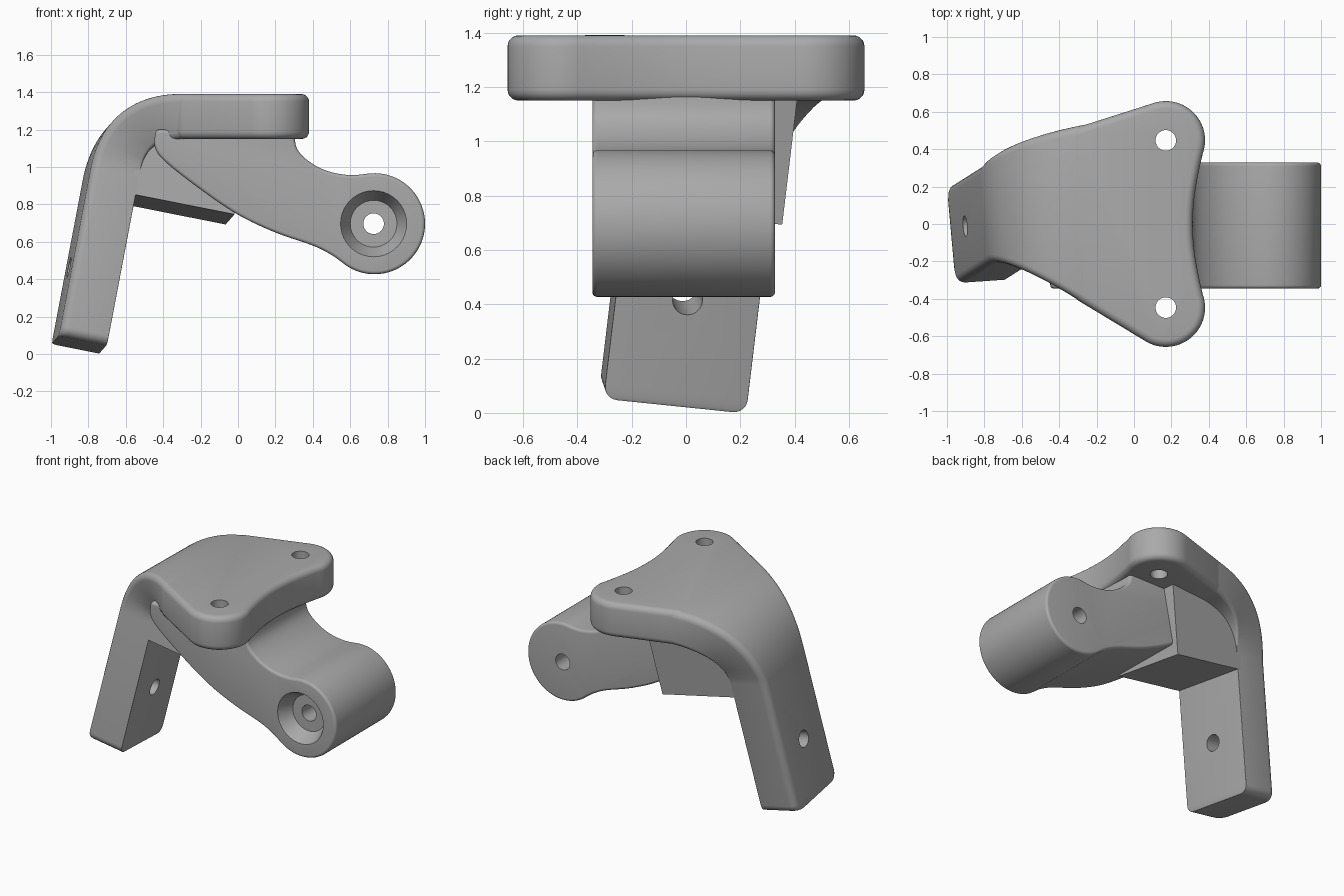
import bpy, bmesh
from math import sin, cos, pi, radians
from mathutils import Vector as V

cube = bpy.data.objects.get("Cube")
if cube:
    bpy.data.objects.remove(cube, do_unlink=True)

metal = bpy.data.materials.new("grey_metal")
metal.use_nodes = True
metal.diffuse_color = (0.4, 0.4, 0.4, 1)
metal.node_tree.nodes["Principled BSDF"].inputs["Base Color"].default_value = (0.4, 0.4, 0.4, 1)


def make(name, bm):
    bmesh.ops.recalc_face_normals(bm, faces=bm.faces)
    mesh = bpy.data.meshes.new(name)
    bm.to_mesh(mesh)
    bm.free()
    mesh.materials.append(metal)
    ob = bpy.data.objects.new(name, mesh)
    bpy.context.collection.objects.link(ob)
    return ob


def activate(ob):
    bpy.ops.object.select_all(action='DESELECT')
    ob.select_set(True)
    bpy.context.view_layer.objects.active = ob


def loft(name, rings):
    bm = bmesh.new()
    loops = [[bm.verts.new(p) for p in ring] for ring in rings]
    n = len(loops[0])
    for a, b in zip(loops, loops[1:]):
        for i in range(n):
            j = (i + 1) % n
            bm.faces.new((a[i], a[j], b[j], b[i]))
    bm.faces.new(loops[0])
    bm.faces.new(loops[-1])
    return make(name, bm)


def bevel(ob, width):
    mod = ob.modifiers.new("edge_round", 'BEVEL')
    mod.width, mod.segments = width, 5
    mod.limit_method, mod.angle_limit = 'ANGLE', radians(50)
    activate(ob)
    bpy.ops.object.modifier_apply(modifier=mod.name)


def drill(ob, p, q, r1, r2):
    # cut a round or tapered hole from p to q
    p, q = V(p), V(q)
    bm = bmesh.new()
    bmesh.ops.create_cone(bm, cap_ends=True, segments=40, radius1=r1, radius2=r2, depth=(q - p).length)
    rot = (q - p).to_track_quat('Z', 'Y').to_matrix().to_4x4()
    rot.translation = (p + q) / 2
    bmesh.ops.transform(bm, matrix=rot, verts=bm.verts)
    cutter = make("hole_cutter", bm)
    cutter.hide_render = True
    mod = ob.modifiers.new("hole", 'BOOLEAN')
    mod.operation, mod.object, mod.solver = 'DIFFERENCE', cutter, 'EXACT'
    activate(ob)
    bpy.ops.object.modifier_apply(modifier=mod.name)
    bpy.data.objects.remove(cutter, do_unlink=True)


def arc(cx, cy, r, a0, a1, n=24):
    angles = [radians(a0 + (a1 - a0) * i / n) for i in range(n + 1)]
    return [(cx + r * cos(a), cy + r * sin(a)) for a in angles]


def smooth(pts, n=5):
    # Catmull-Rom curve through the points
    pts = [V(p) for p in pts]
    ext = [2 * pts[0] - pts[1]] + pts + [2 * pts[-1] - pts[-2]]
    out = []
    for a, b, c, d in zip(ext, ext[1:], ext[2:], ext[3:]):
        for i in range(n):
            t = i / n
            out.append(0.5 * (2 * b + (c - a) * t + (2 * a - 5 * b + 4 * c - d) * t * t
                              + (3 * b - a - 3 * c + d) * t ** 3))
    return [tuple(p) for p in out] + [tuple(pts[-1])]


# Mounting plate with two lobes
LOBE_X, LOBE_Y, R = 0.17, 0.447, 0.21
edge = smooth([(0.367, -0.375), (0.338, -0.24), (0.32, -0.12), (0.314, 0),
               (0.32, 0.12), (0.338, 0.24), (0.367, 0.375)], 3)
outline = ([(-0.33, -0.39)] + arc(LOBE_X, -LOBE_Y, R, -118, 20) + edge[1:-1]
           + arc(LOBE_X, LOBE_Y, R, -20, 107) + [(-0.33, 0.508)])
plate = loft("mounting_plate", [[(x, y, z) for x, y in outline] for z in (1.15, 1.39)])
bevel(plate, 0.04)
for side in (-1, 1):
    drill(plate, (LOBE_X, side * LOBE_Y, 1), (LOBE_X, side * LOBE_Y, 1.6), 0.055, 0.055)

# Tilted leg frame: up, wide and thick directions
up = V((0.19, 0.12, 1)).normalized()
wide = V((-0.09, 1, -0.103)).normalized()
thick = wide.cross(up).normalized()
foot = V((-0.85, -0.05, 0.05))
HALF_W, HALF_T = 0.265, 0.13


def section(centre, w, t, half_w, half_t, r_out, r_in):
    # rounded rectangle, outer face on the -t side
    ring = []
    for sw, st, r, a0 in ((1, 1, r_in, 0), (-1, 1, r_in, 90), (-1, -1, r_out, 180), (1, -1, r_out, 270)):
        for a, b in arc(sw * (half_w - r), st * (half_t - r), r, a0, a0 + 90, 5):
            ring.append(centre + w * a + t * b)
    return ring


# Leg with rounded lower corners, then the bend into the plate
rings = []
for i in range(7):
    a = i / 6 * pi / 2
    rings.append(section(foot + up * 0.05 * (1 - cos(a)), wide, thick,
                         HALF_W - 0.05 * (1 - sin(a)), HALF_T, 0.045, 0.002))
start = foot + up * 0.92
control, end = V((-0.62, 0, 1.27)), V((-0.25, 0, 1.27))
for i in range(21):
    k = i / 20
    p = start * (1 - k) ** 2 + control * 2 * k * (1 - k) + end * k * k
    p.y = start.y + (0.048 - start.y) * k + 0.15 * k * (1 - k)
    tangent = (control - start) * (1 - k) + (end - control) * k
    w = wide.lerp(V((0, 1, 0)), k).normalized()
    tangent.y = 0
    flat = w.cross(tangent).normalized()
    t = thick.lerp(flat, min(1, k * 4)).normalized()
    rings.append(section(p, w, t, HALF_W + 0.22 * k ** 1.47, HALF_T - 0.011 * k,
                         0.045, 0.002 + 0.038 * k))
leg = loft("bent_leg", rings)
mid = foot + up * 0.4
drill(leg, mid - thick * 0.3, mid + thick * 0.3, 0.055, 0.055)

# Block between the leg, the plate and the arm
base = [foot + up * 0.82 + thick * t + wide * w * HALF_W
        for t, w in ((0.1, -1), (0.67, -1), (0.67, 1), (0.1, 1))]
block = loft("corner_block", [base, [p + up * ((1.22 - p.z) / up.z) for p in base]])

# Arm with a round lug at its end
LUG_X, LUG_Z = 0.73, 0.697
lower = smooth([(-0.44, 1.2), (-0.445, 1.11), (-0.39, 1.03), (-0.2, 0.88), (0, 0.745),
                (0.2, 0.65), (0.4, 0.58), (0.5, 0.53), (0.575, 0.476)])
upper = smooth([(0.716, 0.967), (0.6, 0.957), (0.48, 0.978), (0.38, 1.03), (0.315, 1.1), (0.3, 1.2)])
profile = lower[:-1] + arc(LUG_X, LUG_Z, 0.27, -125, 93, 48) + upper[1:]
arm = loft("lug_arm", [[(x, y, z) for x, z in profile] for y in (-0.345, 0.328)])
bevel(arm, 0.035)
drill(arm, (LUG_X - 0.005, -0.36, LUG_Z), (LUG_X - 0.005, -0.25, LUG_Z), 0.185, 0.125)
drill(arm, (LUG_X - 0.005, -0.5, LUG_Z), (LUG_X - 0.005, 0.5, LUG_Z), 0.055, 0.055)

# Smooth shading with sharp edges kept
for ob in (plate, leg, block, arm):
    activate(ob)
    bpy.ops.object.shade_smooth_by_angle(angle=radians(35))
